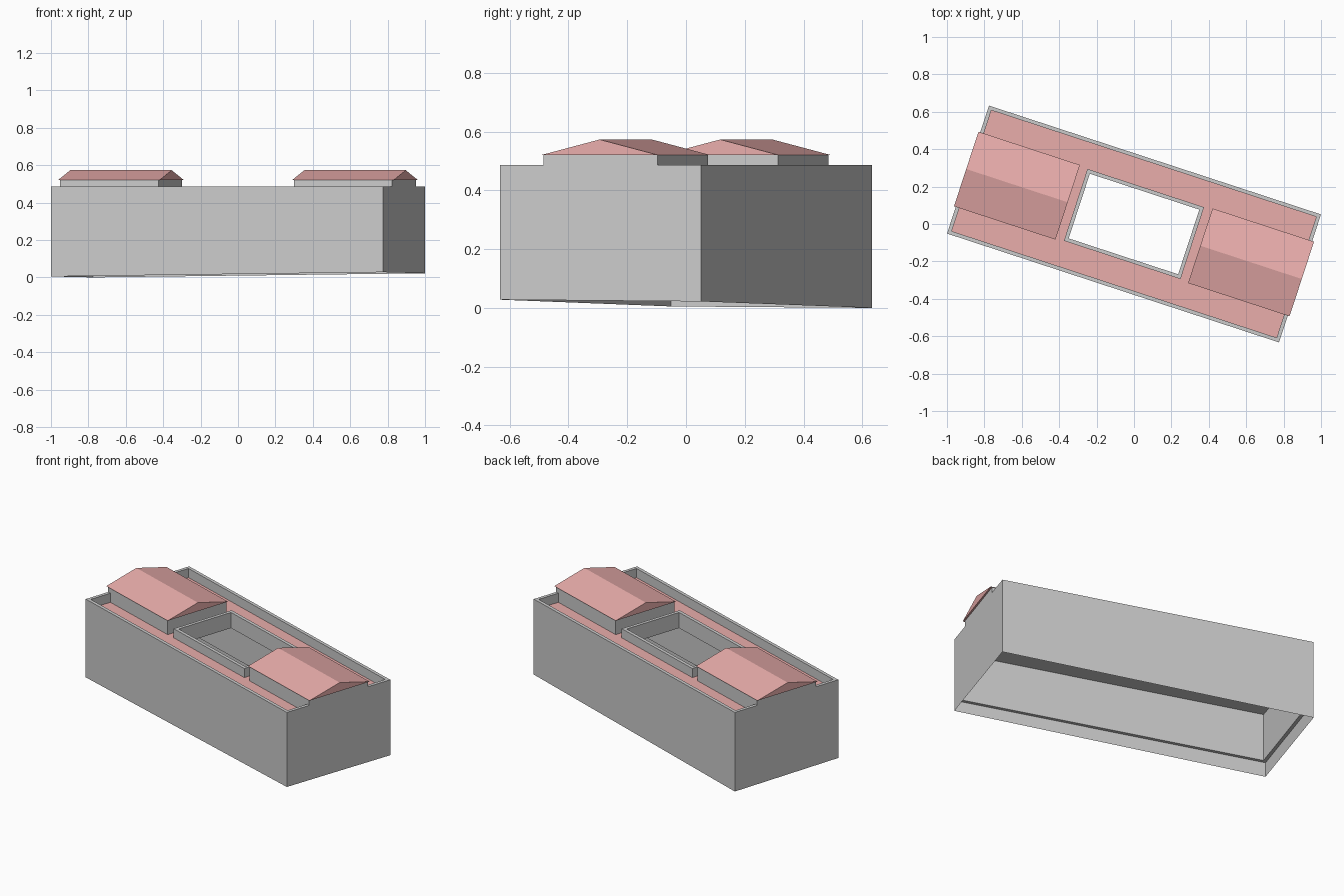
import bpy, bmesh, math

if "Cube" in bpy.data.objects:
    bpy.data.objects.remove(bpy.data.objects["Cube"])

TURN = math.radians(-18.15)      # whole building is turned on plan
HU, HV, T = 0.934, 0.36, 0.02    # half length, half width, wall thickness
TOP, DECK, CEIL, LEDGE = 0.486, 0.43, 0.39, 0.095

red = bpy.data.materials.new("roof_red")
red.diffuse_color = (0.82, 0.42, 0.41, 1)
red.use_nodes = True
red.node_tree.nodes["Principled BSDF"].inputs["Base Color"].default_value = red.diffuse_color


def finish(name, bm, mat=None):
    bmesh.ops.recalc_face_normals(bm, faces=bm.faces)
    mesh = bpy.data.meshes.new(name)
    bm.to_mesh(mesh)
    bm.free()
    ob = bpy.data.objects.new(name, mesh)
    ob.rotation_euler.z = TURN
    if mat:
        mesh.materials.append(mat)
    bpy.context.collection.objects.link(ob)
    return ob


def ring(bm, hu, hv, z):
    zs = z if isinstance(z, (list, tuple)) else [z] * 4
    pts = [(-hu, -hv), (hu, -hv), (hu, hv), (-hu, hv)]
    return [bm.verts.new((x, y, h)) for (x, y), h in zip(pts, zs)]


def bridge(bm, a, b):
    for i in range(4):
        j = (i + 1) % 4
        bm.faces.new((a[i], a[j], b[j], b[i]))


def frame(name, outer, inner, z0, z1, mat=None):
    """Rectangular ring with a solid cross-section."""
    bm = bmesh.new()
    loops = [ring(bm, *outer, z0), ring(bm, *outer, z1),
             ring(bm, *inner, z1), ring(bm, *inner, z0)]
    for i in range(4):
        bridge(bm, loops[i], loops[(i + 1) % 4])
    return finish(name, bm, mat)


# Outer walls with parapet, and the thin skirt down to sloping ground
frame("outer_walls", (HU, HV), (HU - T, HV - T), LEDGE, TOP)
bm = bmesh.new()
bridge(bm, ring(bm, HU, HV, [0.005, 0.028, 0.022, 0.0]), ring(bm, HU, HV, LEDGE))
finish("wall_skirt", bm)

# Courtyard curb, flat roof deck and the ceiling under it
CU, CV = 0.328, 0.202
frame("courtyard_curb", (CU, CV), (CU - T, CV - T), CEIL, TOP)
frame("roof_deck", (HU - T, HV - T), (CU, CV), DECK - 0.01, DECK, red)
frame("ceiling", (HU - T, HV - T), (CU, CV), CEIL, DECK - 0.01)

# Two roof houses, one at each end, each with a gable roof
EAVE, RIDGE = 0.52, 0.573
for side, label in ((-1, "left"), (1, "right")):
    bm = bmesh.new()
    bmesh.ops.create_cube(bm, size=1)
    u0, u1, v = 0.381, HU, 0.204
    for p in bm.verts:
        p.co = (side * (u1 if p.co.x > 0 else u0), v * (1 if p.co.y > 0 else -1),
                EAVE if p.co.z > 0 else DECK - 0.005)
    finish(label + "_roof_house", bm)

    bm = bmesh.new()
    ends = [[bm.verts.new((side * u, y, z)) for y, z in
             ((-0.21, EAVE), (0.21, EAVE), (0, RIDGE))] for u in (0.373, 0.944)]
    for e in ends:
        bm.faces.new(e)
    for i in range(3):
        j = (i + 1) % 3
        bm.faces.new((ends[0][i], ends[0][j], ends[1][j], ends[1][i]))
    finish(label + "_gable_roof", bm, red)
